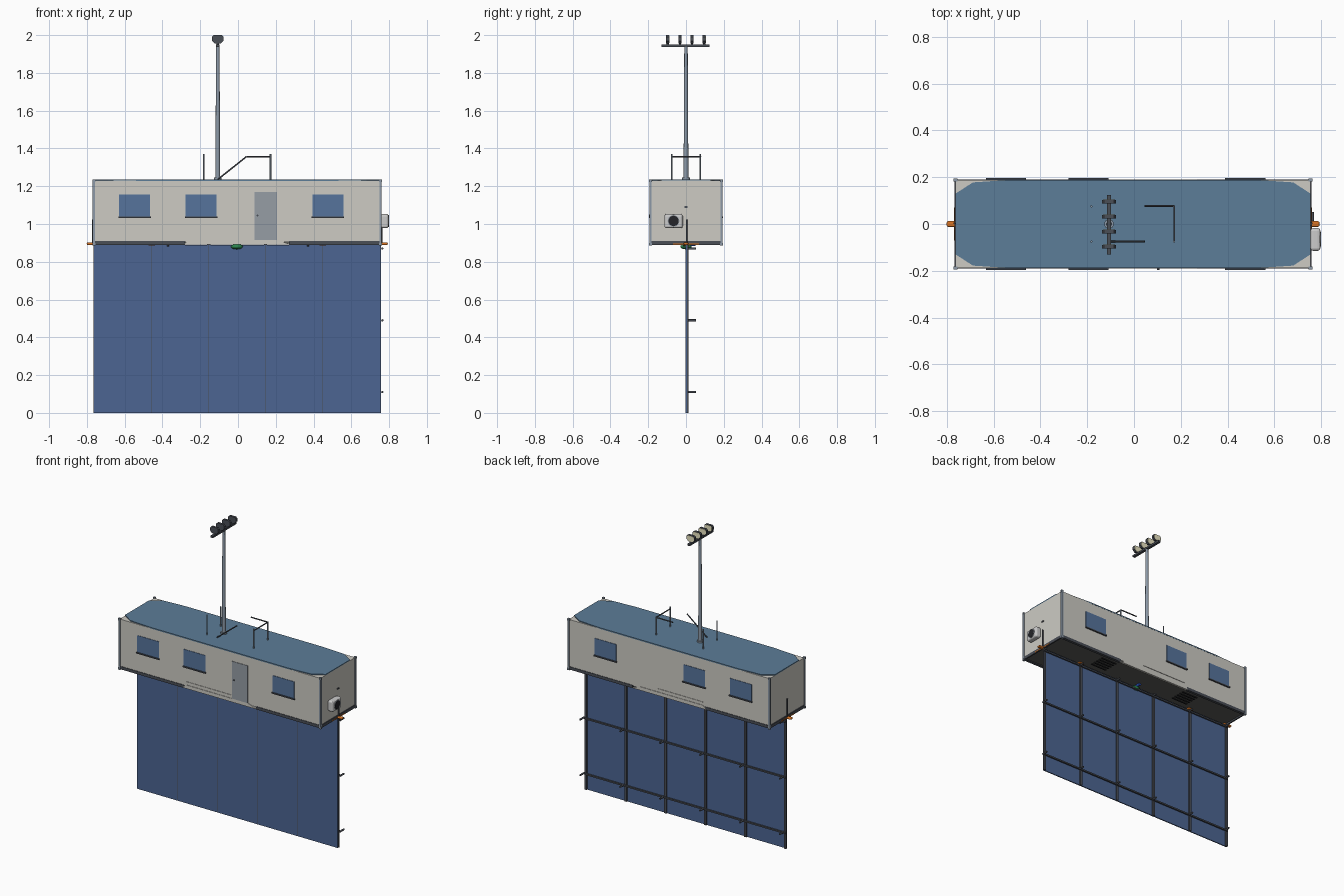
import bpy, bmesh, math
from mathutils import Vector

if "Cube" in bpy.data.objects:
    bpy.data.objects.remove(bpy.data.objects["Cube"])


def lin(c):
    c /= 255
    return c / 12.92 if c <= 0.04045 else ((c + 0.055) / 1.055) ** 2.4


def mat(name, r, g, b):
    m = bpy.data.materials.new(name)
    m.diffuse_color = (lin(r), lin(g), lin(b), 1)
    m.use_nodes = True
    m.node_tree.nodes["Principled BSDF"].inputs["Base Color"].default_value = m.diffuse_color
    return m


CREAM = mat("cream", 205, 203, 196)
ROOF = mat("roof_blue", 92, 125, 152)
PANEL = mat("panel_blue", 76, 101, 146)
GLASS = mat("glass_blue", 86, 116, 156)
DOOR = mat("door_grey", 150, 157, 165)
STEEL = mat("steel", 140, 153, 167)
DARK = mat("dark_steel", 74, 78, 86)
FLOOR = mat("floor_dark", 92, 92, 88)
ORANGE = mat("orange", 215, 115, 35)
GREEN = mat("green", 45, 135, 80)
BLUE = mat("bright_blue", 40, 80, 190)
LENS = mat("lens_cream", 235, 230, 195)
WHITE = mat("white", 228, 228, 226)
BLACK = mat("black", 35, 36, 40)


def finish(name, bm, m, bevel=0, segs=2):
    bmesh.ops.recalc_face_normals(bm, faces=bm.faces)
    me = bpy.data.meshes.new(name)
    bm.to_mesh(me)
    bm.free()
    ob = bpy.data.objects.new(name, me)
    bpy.context.collection.objects.link(ob)
    me.materials.append(m)
    if bevel:
        b = ob.modifiers.new("bevel", "BEVEL")
        b.width, b.segments = bevel, segs
    return ob


def box(name, x0, x1, y0, y1, z0, z1, m, bevel=0, segs=2):
    bm = bmesh.new()
    bmesh.ops.create_cube(bm, size=1)
    for v in bm.verts:
        v.co = ((x0 + x1) / 2 + v.co.x * (x1 - x0), (y0 + y1) / 2 + v.co.y * (y1 - y0),
                (z0 + z1) / 2 + v.co.z * (z1 - z0))
    return finish(name, bm, m, bevel, segs)


def rod(name, a, b, r, m, r2=None, n=12):
    a, b = Vector(a), Vector(b)
    bm = bmesh.new()
    bmesh.ops.create_cone(bm, cap_ends=True, segments=n, radius1=r, radius2=r if r2 is None else r2,
                          depth=(b - a).length)
    q = Vector((0, 0, 1)).rotation_difference(b - a)
    for v in bm.verts:
        v.co = q @ v.co + (a + b) / 2
    for f in bm.faces:
        f.smooth = len(f.verts) == 4
    return finish(name, bm, m)


def prism(name, pts, axis, d0, d1, m):
    """Extrude a 2D outline along 'y' (points are x,z) or 'z' (points are x,y)."""
    bm = bmesh.new()
    put = (lambda p, d: (p[0], d, p[1])) if axis == "y" else (lambda p, d: (p[0], p[1], d))
    lo = [bm.verts.new(put(p, d0)) for p in pts]
    hi = [bm.verts.new(put(p, d1)) for p in pts]
    bm.faces.new(lo)
    bm.faces.new(hi)
    for i in range(len(pts)):
        j = (i + 1) % len(pts)
        bm.faces.new((lo[i], lo[j], hi[j], hi[i]))
    return finish(name, bm, m)


X0, X1, W = -0.763, 0.755, 0.188
XC = (X0 + X1) / 2

# Cabin body, floor and roof sheet with clipped corners
box("cabin_body", X0, X1, -W, W, 0.905, 1.23, CREAM)
box("cabin_floor", X0 + 0.01, X1 - 0.01, -W + 0.01, W - 0.01, 0.896, 0.906, FLOOR)
q = [(0.759, 0.13), (0.685, 0.178), (0.52, 0.189)]
outline = ([(XC + x, y) for x, y in q] + [(XC - x, y) for x, y in q[::-1]]
           + [(XC - x, -y) for x, y in q] + [(XC + x, -y) for x, y in q[::-1]])
prism("roof_sheet", outline, "z", 1.228, 1.236, ROOF)

# Corner posts with end castings
for x in (X0, X1):
    for y in (-W, W):
        box("corner_post", x - 0.006, x + 0.006, y - 0.006, y + 0.006, 0.893, 1.23, STEEL)
        for z in (0.886, 1.222):
            box("corner_casting", x - 0.008, x + 0.008, y - 0.007, y + 0.007, z, z + 0.014, STEEL)

# Base rails, light middle skirts, drip strips and windows on both long sides
for s in (-1, 1):
    ya, yb = sorted((s * (W - 0.015), s * (W + 0.003)))
    box("base_rail_left", X0, -0.28, ya, yb, 0.89, 0.91, DARK)
    box("base_rail_right", 0.27, X1, ya, yb, 0.89, 0.91, DARK)
    prism("middle_skirt", [(-0.29, 0.891), (0.28, 0.891), (0.21, 0.915), (-0.26, 0.915)], "y",
          s * (W - 0.012), s * (W + 0.003), CREAM)
    box("drip_strip", -0.26, 0.08, *sorted((s * W, s * (W + 0.003))), 0.933, 0.938, CREAM)
    for x in (-0.547, -0.195, 0.476):
        box("window_glass", x - 0.082, x + 0.082, *sorted((s * (W - 0.004), s * (W + 0.003))),
            1.04, 1.155, GLASS)
        box("window_sill", x - 0.086, x + 0.086, *sorted((s * (W - 0.004), s * (W + 0.009))),
            1.033, 1.041, DARK)

# End base rails
for x in (X0, X1):
    box("end_base_rail", x - 0.005, x + 0.005, -W, W, 0.89, 0.91, DARK)

# Door with handle
box("door", 0.087, 0.207, -W - 0.003, -W + 0.004, 0.907, 1.17, DOOR)
rod("door_handle", (0.103, -W, 1.045), (0.103, -W - 0.009, 1.045), 0.005, DARK)

# Fan unit on the right end
box("fan_housing", X1, 0.797, -0.115, -0.017, 0.978, 1.053, WHITE, 0.012, 3)
rod("fan_ring", (0.79, -0.066, 1.016), (0.799, -0.066, 1.016), 0.031, DOOR, n=24)
rod("fan_opening", (0.79, -0.066, 1.016), (0.8, -0.066, 1.016), 0.027, BLACK, n=24)
box("end_vent", X1, X1 + 0.006, -0.008, 0.008, 1.086, 1.094, DARK)

# Hanging screen with front seams, uprights, rails and stubs
box("screen_panel", X0, X1, -0.002, 0.005, 0, 0.89, PANEL)
uprights = [X0 + 0.005 + i * (X1 - X0 - 0.01) / 5 for i in range(6)]
for i, x in enumerate(uprights):
    box("screen_upright", x - 0.008, x + 0.008, 0.004, 0.014, 0, 0.892, DARK)
    if 0 < i < 5:
        box("screen_seam", x - 0.002, x + 0.002, -0.003, 0, 0, 0.89, DARK)
    for z in (0.11, 0.49, 0.87):
        rod("rail_stub", (x + 0.014, 0.01, z), (x + 0.014, 0.052, z), 0.006, DARK)
for z in (0.11, 0.49, 0.87):
    box("screen_rail", X0, X1, 0.012, 0.022, z - 0.005, z + 0.005, DARK)

# Orange lugs at the ends and clips on the uprights
for s, x in ((-1, X0), (1, X1)):
    box("end_lug", *sorted((x - s * 0.025, x + s * 0.038)), -0.012, 0.012, 0.889, 0.902, ORANGE, 0.006, 3)
    rod("end_pipe", (x + s * 0.005, 0.003, 0.89), (x + s * 0.005, 0.003, 1.025), 0.004, DARK)
    box("end_lug_bar", *sorted((x, x + s * 0.007)), -0.07, 0.07, 0.892, 0.898, ORANGE)
for x in (uprights[1], uprights[4]):
    box("hanger_clip", x - 0.018, x + 0.018, -0.014, 0.02, 0.885, 0.898, ORANGE, 0.004)

# Underside winch, slatted grates and stubs
bm = bmesh.new()
bmesh.ops.create_uvsphere(bm, u_segments=20, v_segments=10, radius=1)
for v in bm.verts:
    v.co = (-0.006 + v.co.x * 0.032, v.co.y * 0.03, 0.88 + v.co.z * 0.014)
for f in bm.faces:
    f.smooth = True
finish("winch_cover", bm, GREEN)
rod("winch_motor", (-0.006, 0.005, 0.892), (-0.006, 0.05, 0.892), 0.009, BLUE)
for c in (-0.34, 0.33):
    for k in range(5):
        box("grate_slat", c - 0.06, c + 0.06, 0.04 + k * 0.025, 0.05 + k * 0.025, 0.891, 0.897, BLACK)
for x in (-0.37, 0.37):
    rod("underside_stub", (x, -0.01, 0.897), (x, -0.01, 0.88), 0.005, DARK)

# Light mast, crossbar and four floodlights facing the back
MX = -0.107
rod("light_mast", (MX, 0, 1.23), (MX, 0, 1.95), 0.013, STEEL, 0.009, 16)
rod("mast_foot", (MX, 0, 1.234), (MX, 0, 1.246), 0.02, STEEL, n=16)
box("mast_crossbar", MX - 0.009, MX + 0.009, -0.13, 0.125, 1.938, 1.951, DARK)
octo = [(0.03, 0.013), (0.022, 0.022), (-0.022, 0.022), (-0.03, 0.013),
        (-0.03, -0.008), (-0.016, -0.022), (0.016, -0.022), (0.03, -0.008)]
for y in (-0.096, -0.032, 0.032, 0.096):
    prism("floodlight", [(MX + a, 1.978 + b) for a, b in octo], "y", y - 0.009, y + 0.007, DARK)
    prism("floodlight_lens", [(MX + a * 0.88, 1.978 + b * 0.88) for a, b in octo], "y",
          y + 0.006, y + 0.009, LENS)
    rod("floodlight_bracket", (MX, y, 1.945), (MX, y, 1.96), 0.006, DARK)

# Roof guard rails
for y in (-0.075, 0.075):
    rod("guard_post_left", (-0.182, y, 1.23), (-0.182, y, 1.37), 0.0045, STEEL)
    rod("guard_post_right", (0.172, y, 1.23), (0.172, y, 1.37 if y < 0 else 1.36), 0.0045, STEEL)
rod("guard_cross_rail", (0.172, -0.075, 1.357), (0.172, 0.079, 1.357), 0.004, DARK)
rod("guard_side_rail", (0.045, 0.077, 1.357), (0.172, 0.077, 1.357), 0.004, DARK)
rod("guard_brace", (-0.107, -0.075, 1.236), (0.045, -0.075, 1.357), 0.004, DARK)
